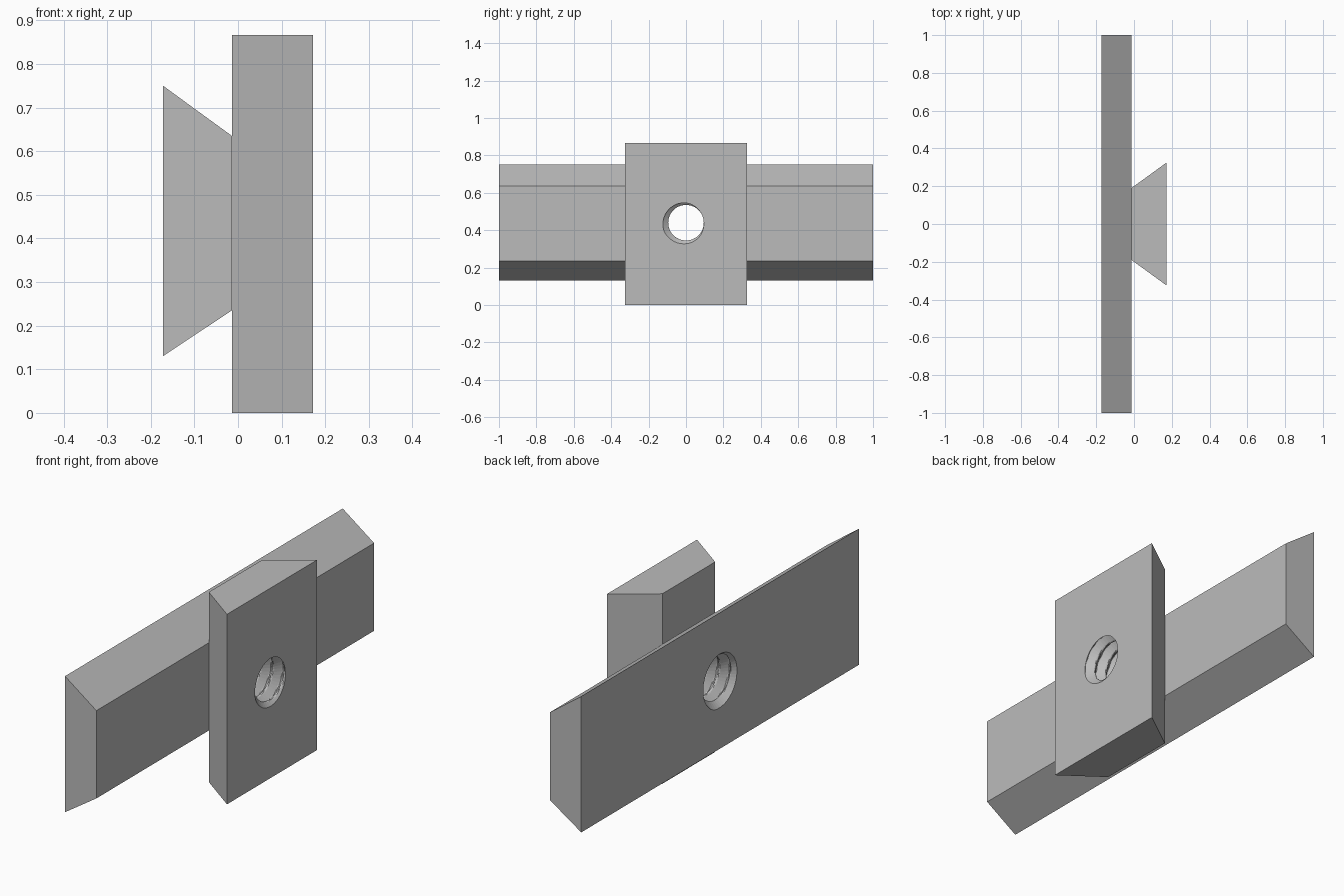
import bpy, bmesh, math
from mathutils import Vector

cube = bpy.data.objects.get("Cube")
if cube:
    bpy.data.objects.remove(cube, do_unlink=True)

grey = bpy.data.materials.new("plain_grey")
grey.use_nodes = True
grey.diffuse_color = (0.5, 0.5, 0.5, 1)
grey.node_tree.nodes["Principled BSDF"].inputs["Base Color"].default_value = (0.5, 0.5, 0.5, 1)

BACK, JOINT, FACE = -0.172, -0.014, 0.172   # x of outer face, joint, outer face
HOLE_Z = 0.44


def finish(name, bm):
    bmesh.ops.recalc_face_normals(bm, faces=bm.faces)
    mesh = bpy.data.meshes.new(name)
    bm.to_mesh(mesh)
    bm.free()
    obj = bpy.data.objects.new(name, mesh)
    bpy.context.collection.objects.link(obj)
    mesh.materials.append(grey)
    return obj


def prism(name, profile, sweep):
    """Extrude a closed profile along a vector."""
    bm = bmesh.new()
    face = bm.faces.new([bm.verts.new(p) for p in profile])
    out = bmesh.ops.extrude_face_region(bm, geom=[face])
    moved = [v for v in out["geom"] if isinstance(v, bmesh.types.BMVert)]
    bmesh.ops.translate(bm, verts=moved, vec=Vector(sweep))
    return finish(name, bm)


def thread_radius(x, turn):
    """Triangular helical groove, plus a countersink at the back face."""
    pitch, minor, depth = 0.06, 0.095, 0.032
    phase = ((x - FACE) / pitch - turn + 0.5) % 1.0
    groove = minor + depth * max(0.0, 1 - abs(phase - 0.5) / 0.44)
    return max(groove, 0.122 - max(0.0, x - BACK) * 0.9)


def thread_cutter():
    bm = bmesh.new()
    sides, steps, margin = 48, 80, 0.02
    rings = []
    for i in range(steps + 1):
        x = BACK - margin + (FACE - BACK + 2 * margin) * i / steps
        ring = []
        for j in range(sides):
            a = math.tau * j / sides
            r = thread_radius(x, j / sides - 0.55)
            ring.append(bm.verts.new((x, r * math.cos(a), HOLE_Z + r * math.sin(a))))
        rings.append(ring)
    for low, high in zip(rings, rings[1:]):
        for j in range(sides):
            k = (j + 1) % sides
            bm.faces.new((low[j], low[k], high[k]))
            bm.faces.new((low[j], high[k], high[j]))
    bm.faces.new(rings[0])
    bm.faces.new(rings[-1])
    return finish("thread_cutter", bm)


# Long dovetail bar, running front to back
bar = prism("dovetail_bar",
            [(BACK, -1, 0.13), (BACK, -1, 0.75), (JOINT, -1, 0.635), (JOINT, -1, 0.235)],
            (0, 2, 0))

# Upright dovetail block, widening away from the bar
block = prism("dovetail_block",
              [(JOINT, -0.19, 0), (FACE, -0.325, 0), (FACE, 0.325, 0), (JOINT, 0.19, 0)],
              (0, 0, 0.866))

# Threaded hole through both parts
cutter = thread_cutter()
cutter.hide_render = True
cutter.hide_viewport = True
for part in (bar, block):
    mod = part.modifiers.new("threaded_hole", "BOOLEAN")
    mod.operation = "DIFFERENCE"
    mod.solver = "EXACT"
    mod.object = cutter
